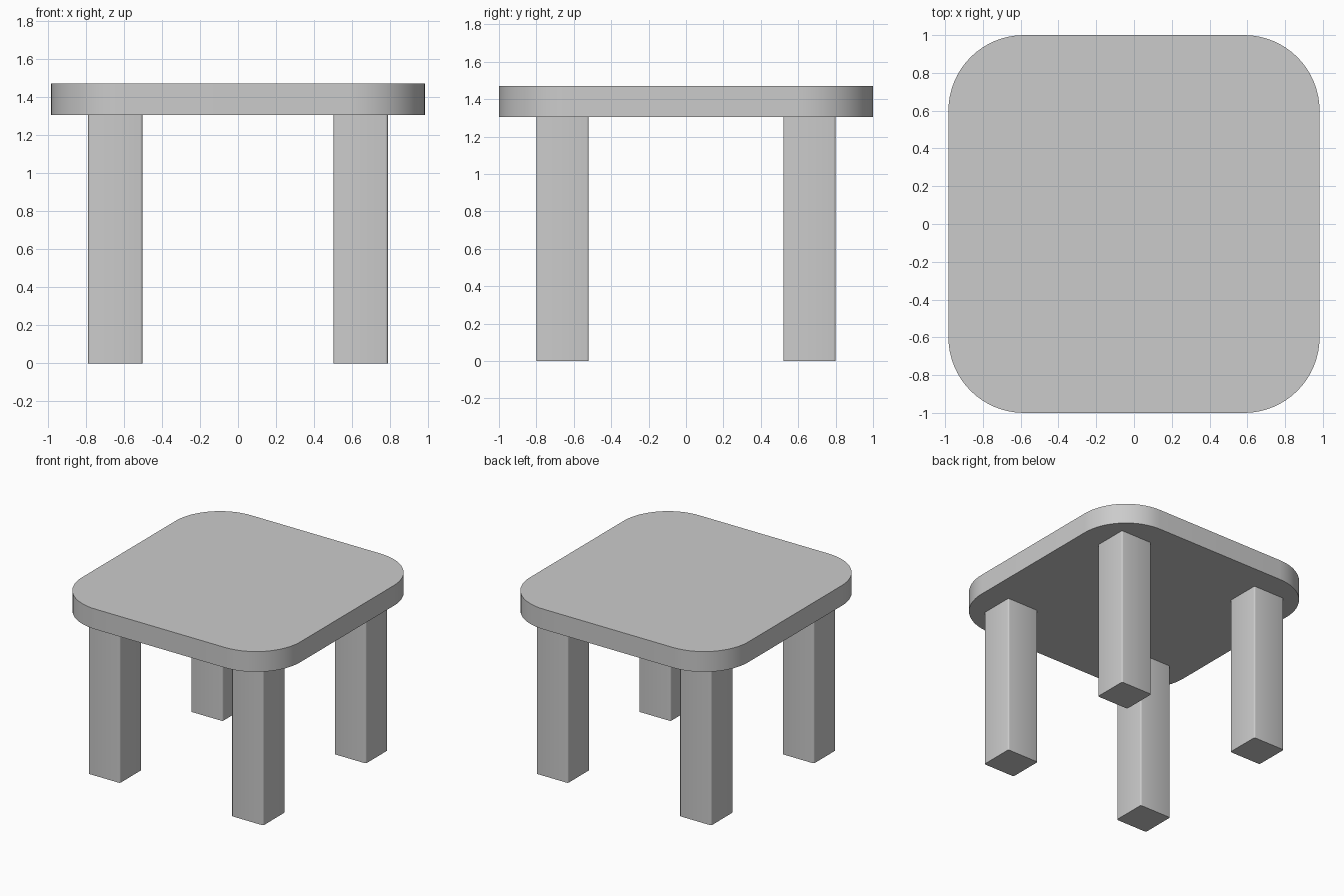
import bpy
import bmesh
from math import radians

cube = bpy.data.objects.get("Cube")
if cube:
    bpy.data.objects.remove(cube, do_unlink=True)

# Single plain grey for the whole table
GREY = (0.6, 0.6, 0.6, 1.0)
grey = bpy.data.materials.new("plain grey")
grey.use_nodes = True
grey.diffuse_color = GREY
grey.node_tree.nodes["Principled BSDF"].inputs["Base Color"].default_value = GREY


def rounded_post(name, centre, size, radius, segments):
    """Box with only its vertical edges rounded."""
    bm = bmesh.new()
    bmesh.ops.create_cube(bm, size=1)
    bmesh.ops.scale(bm, vec=size, verts=bm.verts)
    upright = [e for e in bm.edges
               if abs(e.verts[0].co.z - e.verts[1].co.z) > size[2] / 2]
    bmesh.ops.bevel(bm, geom=upright, offset=radius, offset_type='OFFSET',
                    segments=segments, profile=0.5, affect='EDGES')
    bmesh.ops.recalc_face_normals(bm, faces=bm.faces)
    mesh = bpy.data.meshes.new(name)
    bm.to_mesh(mesh)
    bm.free()
    mesh.materials.append(grey)
    obj = bpy.data.objects.new(name, mesh)
    obj.location = centre
    bpy.context.collection.objects.link(obj)
    bpy.ops.object.select_all(action='DESELECT')
    obj.select_set(True)
    bpy.context.view_layer.objects.active = obj
    bpy.ops.object.shade_smooth_by_angle(angle=radians(35))
    return obj


LEG_HEIGHT = 1.305
TOP_THICKNESS = 0.165

# Table top with broad rounded corners
rounded_post("table_top", (0, 0, LEG_HEIGHT + TOP_THICKNESS / 2),
             (1.965, 2.0, TOP_THICKNESS), 0.4, 16)

# Four square legs with slightly eased edges
for y_name, y in (("front", -1), ("back", 1)):
    for x_name, x in (("left", 1), ("right", -1)):
        rounded_post(f"{y_name}_{x_name}_leg",
                     (x * 0.645, y * 0.66, LEG_HEIGHT / 2),
                     (0.285, 0.28, LEG_HEIGHT), 0.012, 3)
